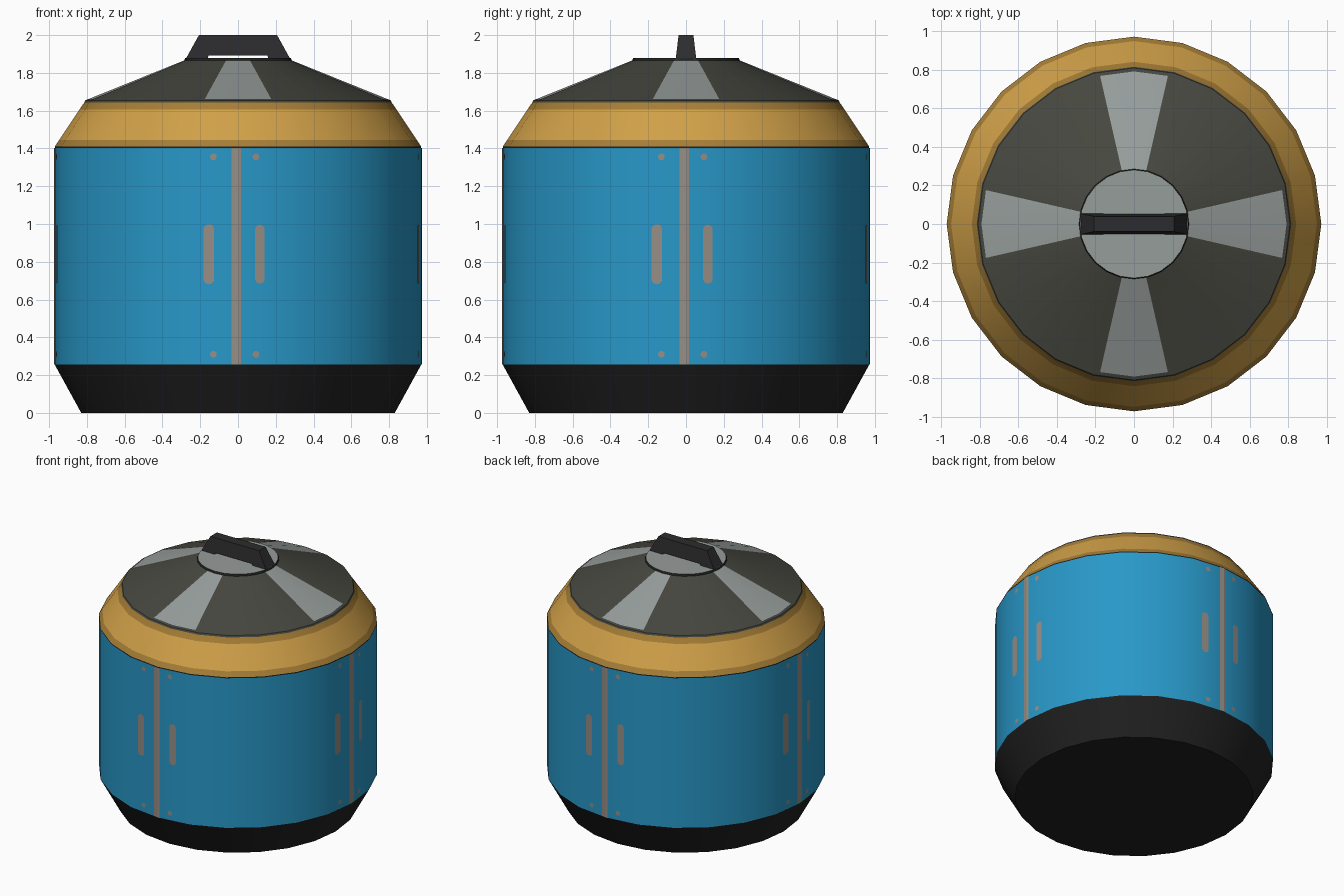
import bpy, bmesh, math
from mathutils import Matrix, Vector

if "Cube" in bpy.data.objects:
    bpy.data.objects.remove(bpy.data.objects["Cube"])

SIDES = 24
R = 0.97
SLOPE = math.tan(math.pi / SIDES)      # lean of the facets beside each seam
WEDGE = math.radians(12.9)             # half angle of the pale lid wedges


def material(name, rgb):
    m = bpy.data.materials.new(name)
    lin = [((c / 255 + 0.055) / 1.055) ** 2.4 if c > 10 else c / 3295 for c in rgb]
    m.diffuse_color = (*lin, 1)
    m.use_nodes = True
    m.node_tree.nodes["Principled BSDF"].inputs["Base Color"].default_value = m.diffuse_color
    return m


BLUE = material("blue panel", (40, 152, 200))
YELLOW = material("yellow", (208, 160, 72))
OCHRE = material("dark yellow", (166, 126, 54))
OLIVE = material("olive grey", (70, 71, 63))
PALE = material("pale grey", (150, 157, 155))
TRIM = material("warm grey trim", (150, 142, 134))
BLACK = material("black rubber", (33, 33, 33))
DARK = material("dark handle", (44, 44, 46))


def finish(name, bm, mats):
    bmesh.ops.recalc_face_normals(bm, faces=bm.faces)
    me = bpy.data.meshes.new(name)
    bm.to_mesh(me)
    bm.free()
    ob = bpy.data.objects.new(name, me)
    bpy.context.collection.objects.link(ob)
    for m in mats:
        me.materials.append(m)
    bpy.ops.object.select_all(action='DESELECT')
    ob.select_set(True)
    bpy.context.view_layer.objects.active = ob
    bpy.ops.object.shade_smooth_by_angle(angle=math.radians(20))
    return ob


def turned(profile, bands):
    """Turn an (r, z) profile; bands give the material index between rings."""
    bm = bmesh.new()
    rings = []
    for r, z in profile:
        rings.append([bm.verts.new((r * math.cos(2 * math.pi * i / SIDES),
                                    r * math.sin(2 * math.pi * i / SIDES), z))
                      for i in range(SIDES)])
    for a, b, k in zip(rings, rings[1:], bands):
        for i in range(SIDES):
            j = (i + 1) % SIDES
            bm.faces.new((a[i], a[j], b[j], b[i])).material_index = k
    return bm, rings


# Black tapered base with closed underside
bm, rings = turned([(0.83, 0), (R, 0.255)], [0])
bm.faces.new(rings[0][::-1])
finish("base", bm, [BLACK])

# Blue drum wall with thin dark lip
bm, _ = turned([(R, 0.255), (R, 1.402), (R, 1.41)], [0, 1])
finish("drum_wall", bm, [BLUE, BLACK])

# Yellow shoulder with darker edges
bm, _ = turned([(R, 1.41), (0.947, 1.445), (0.84, 1.605), (0.814, 1.643), (0.808, 1.655)],
               [1, 0, 1, 2])
finish("shoulder", bm, [YELLOW, OCHRE, OLIVE])

# Lid cone with four pale wedges cut in
bm, _ = turned([(0.808, 1.655), (0.79, 1.662), (0.285, 1.866)], [0, 0])
for k in range(2):
    for s in (-1, 1):
        a = k * math.pi / 2 + s * WEDGE
        bmesh.ops.bisect_plane(bm, geom=bm.verts[:] + bm.edges[:] + bm.faces[:],
                               plane_co=(0, 0, 0), plane_no=(-math.sin(a), math.cos(a), 0))
for f in bm.faces:
    c = f.calc_center_median()
    off = math.atan2(min(abs(c.x), abs(c.y)), max(abs(c.x), abs(c.y)))
    f.material_index = int(off < WEDGE and c.z > 1.68)
finish("lid", bm, [OLIVE, PALE])

# Pale disc with a dark rim on the lid
bm, rings = turned([(0.285, 1.866), (0.28, 1.88)], [1])
bm.faces.new(rings[-1])
finish("lid_disc", bm, [PALE, BLACK])

# Handle: tapered bracket outline
outline = [(-0.28, 1.868), (-0.207, 2.0), (0.207, 2.0), (0.28, 1.868),
           (0.165, 1.868), (0.155, 1.892), (-0.155, 1.892), (-0.165, 1.868)]
bm = bmesh.new()
sides = []
for s in (-1, 1):
    sides.append([bm.verts.new((x, s * (0.055 - 0.12 * (z - 1.868)), z)) for x, z in outline])
bm.faces.new(sides[0])
bm.faces.new(sides[1][::-1])
for i in range(len(outline)):
    j = (i + 1) % len(outline)
    bm.faces.new((sides[0][i], sides[0][j], sides[1][j], sides[1][i]))
finish("handle", bm, [DARK])


# Painted trim, laid on the facets and repeated on four sides
def oval(cx, cz, r, half=0.0, n=12):
    pts = []
    for i in range(n):
        a = 2 * math.pi * (i + 0.5) / n
        z = r * math.sin(a)
        pts.append((cx + r * math.cos(a), cz + z + math.copysign(half, z)))
    return pts


def trim(name, shapes):
    bm = bmesh.new()
    for k in range(4):
        rot = Matrix.Rotation(k * math.pi / 2, 3, 'Z')
        for pts in shapes:
            vs = [bm.verts.new(rot @ Vector((x, -R - 0.004 + SLOPE * abs(x), z)))
                  for x, z in pts]
            f = bm.faces.new(vs)
            f.normal_update()
    ob = finish(name, bm, [TRIM])
    # make sure the plates face outward
    for p in ob.data.polygons:
        if p.normal.x * p.center.x + p.normal.y * p.center.y < 0:
            p.flip()


trim("panel_seams", [[(-0.034, 0.256), (0, 0.256), (0, 1.402), (-0.034, 1.402)],
                     [(0, 0.256), (0.016, 0.256), (0.016, 1.402), (0, 1.402)]])
trim("grip_slots", [oval(-0.154, 0.84, 0.029, 0.13), oval(0.116, 0.84, 0.026, 0.13)])
trim("rivets", [oval(x, z, 0.018) for x in (-0.13, 0.095) for z in (0.31, 1.355)])
